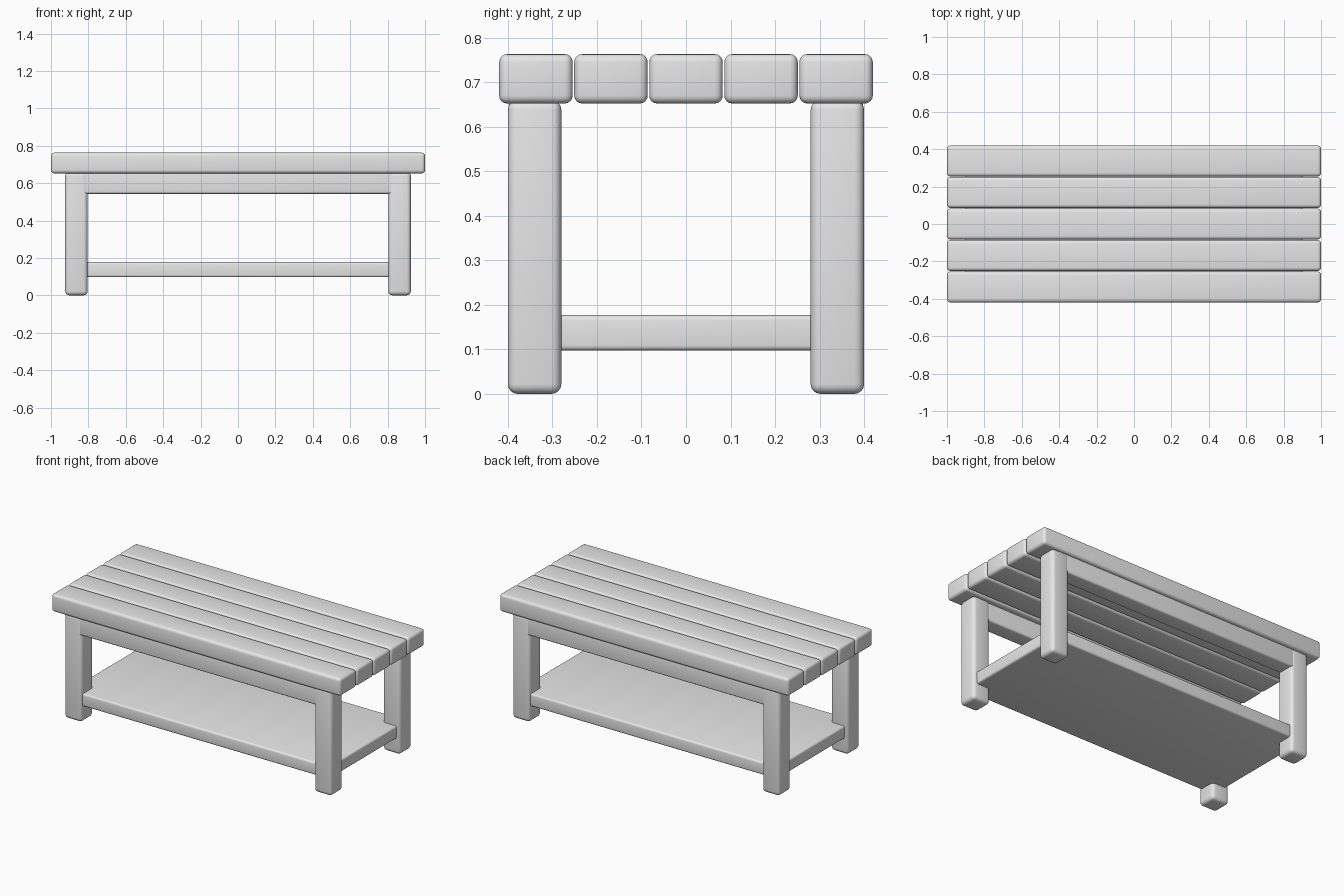
import bpy
import math

cube = bpy.data.objects.get("Cube")
if cube:
    bpy.data.objects.remove(cube, do_unlink=True)

# Single plain finish
GREY = (0.8, 0.8, 0.8, 1.0)
finish = bpy.data.materials.new("light_grey")
finish.use_nodes = True
finish.diffuse_color = GREY
finish.node_tree.nodes["Principled BSDF"].inputs["Base Color"].default_value = GREY


def rounded_block(name, x, y, z, bevel):
    """Box spanning the (low, high) ranges, with rounded edges."""
    spans = (x, y, z)
    bpy.ops.mesh.primitive_cube_add(size=1, location=[(a + b) / 2 for a, b in spans])
    block = bpy.context.object
    block.name = name
    block.scale = [b - a for a, b in spans]
    bpy.ops.object.transform_apply(location=False, rotation=False, scale=True)
    block.data.materials.append(finish)
    mod = block.modifiers.new("rounded_edges", "BEVEL")
    mod.width = bevel
    mod.segments = 4
    bpy.ops.object.modifier_apply(modifier=mod.name)
    bpy.ops.object.shade_smooth_by_angle(angle=math.radians(35))
    return block


def span(centre, size):
    return (centre - size / 2, centre + size / 2)


# Seat slats
for i in range(5):
    rounded_block(f"seat_slat_{i + 1}", (-1, 1), span((i - 2) * 0.1685, 0.165),
                  (0.652, 0.763), 0.018)

# Legs and the long rails under the seat
for depth, sy in (("front", -1), ("back", 1)):
    for side, sx in (("right", -1), ("left", 1)):
        rounded_block(f"{depth}_{side}_leg", span(sx * 0.864, 0.12),
                      span(sy * 0.34, 0.12), (0, 0.66), 0.022)
    rounded_block(f"{depth}_rail", (-0.88, 0.88), span(sy * 0.345, 0.105),
                  (0.543, 0.66), 0.012)

# Low shelf, let into the legs
rounded_block("lower_shelf", (-0.9, 0.9), (-0.385, 0.385), (0.097, 0.177), 0.012)
